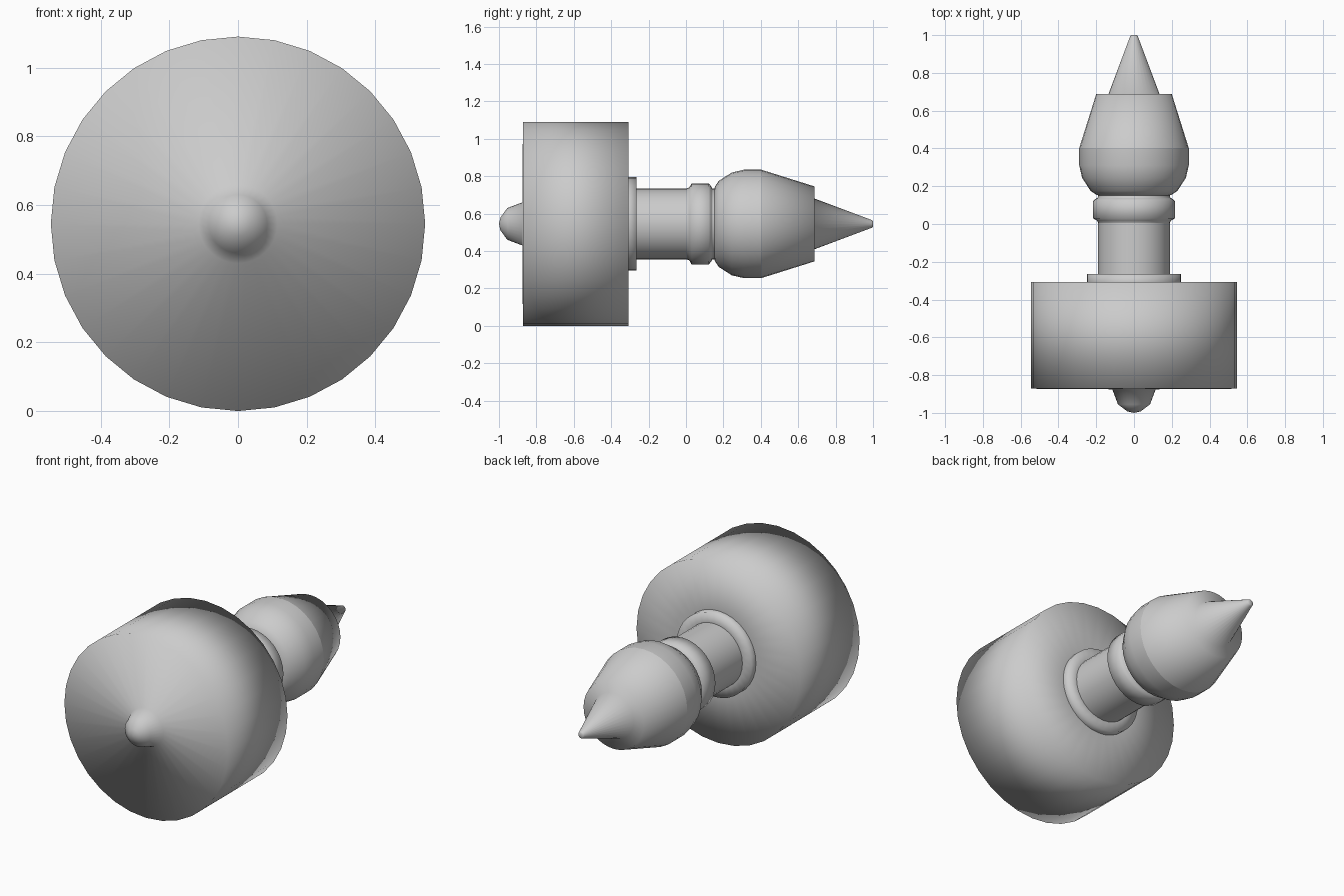
import bpy, bmesh, math

if "Cube" in bpy.data.objects:
    bpy.data.objects.remove(bpy.data.objects["Cube"])

SIDES = 32
AXIS_Z = 0.545


def turned(name, profile):
    """Revolve (y, radius) points about the horizontal axis; radius 0 closes an end."""
    bm = bmesh.new()
    rings = []
    for y, r in profile:
        if r == 0:
            rings.append([bm.verts.new((0, y, AXIS_Z))])
        else:
            rings.append([bm.verts.new((r * math.sin(a), y, AXIS_Z + r * math.cos(a)))
                          for a in (2 * math.pi * i / SIDES for i in range(SIDES))])
    for a, b in zip(rings, rings[1:]):
        for i in range(SIDES):
            j = (i + 1) % SIDES
            if len(a) == 1:
                bm.faces.new((a[0], b[i], b[j]))
            elif len(b) == 1:
                bm.faces.new((a[i], b[0], a[j]))
            else:
                bm.faces.new((a[i], b[i], b[j], a[j]))
    bmesh.ops.recalc_face_normals(bm, faces=bm.faces)
    # the outermost ring must face away from the axis
    face = max(bm.faces, key=lambda f: math.hypot(f.calc_center_median().x,
                                                  f.calc_center_median().z - AXIS_Z)
               - abs(f.normal.y))
    c = face.calc_center_median()
    if face.normal.x * c.x + face.normal.z * (c.z - AXIS_Z) < 0:
        bmesh.ops.reverse_faces(bm, faces=bm.faces)
    for f in bm.faces:
        f.smooth = True
    me = bpy.data.meshes.new(name)
    bm.to_mesh(me)
    bm.free()
    ob = bpy.data.objects.new(name, me)
    bpy.context.collection.objects.link(ob)
    return ob


# Wide drum with the small rounded nub on its front
turned("drum", [(-1.0, 0), (-0.992, 0.035), (-0.955, 0.085), (-0.875, 0.115),
                (-0.872, 0.545), (-0.308, 0.545), (-0.308, 0.25)])

# Thin flange behind the drum
turned("flange", [(-0.308, 0.25), (-0.265, 0.25), (-0.265, 0.19)])

# Plain shaft
turned("shaft", [(-0.265, 0.19), (0.005, 0.19)])

# Bevelled collar and the narrow neck either side of it
turned("collar", [(0.005, 0.19), (0.018, 0.195), (0.03, 0.217), (0.122, 0.217),
                  (0.135, 0.2), (0.14, 0.19), (0.152, 0.19)])

# Rounded lower half of the bulb
turned("bulb", [(0.152, 0.19), (0.155, 0.2), (0.175, 0.23), (0.245, 0.275),
                (0.31, 0.29), (0.402, 0.29)])

# Tapering upper half with its shoulder and pointed spike
turned("spike", [(0.402, 0.29), (0.688, 0.2), (0.688, 0.135),
                 (0.995, 0.02), (1.0, 0.015), (1.0, 0)])
